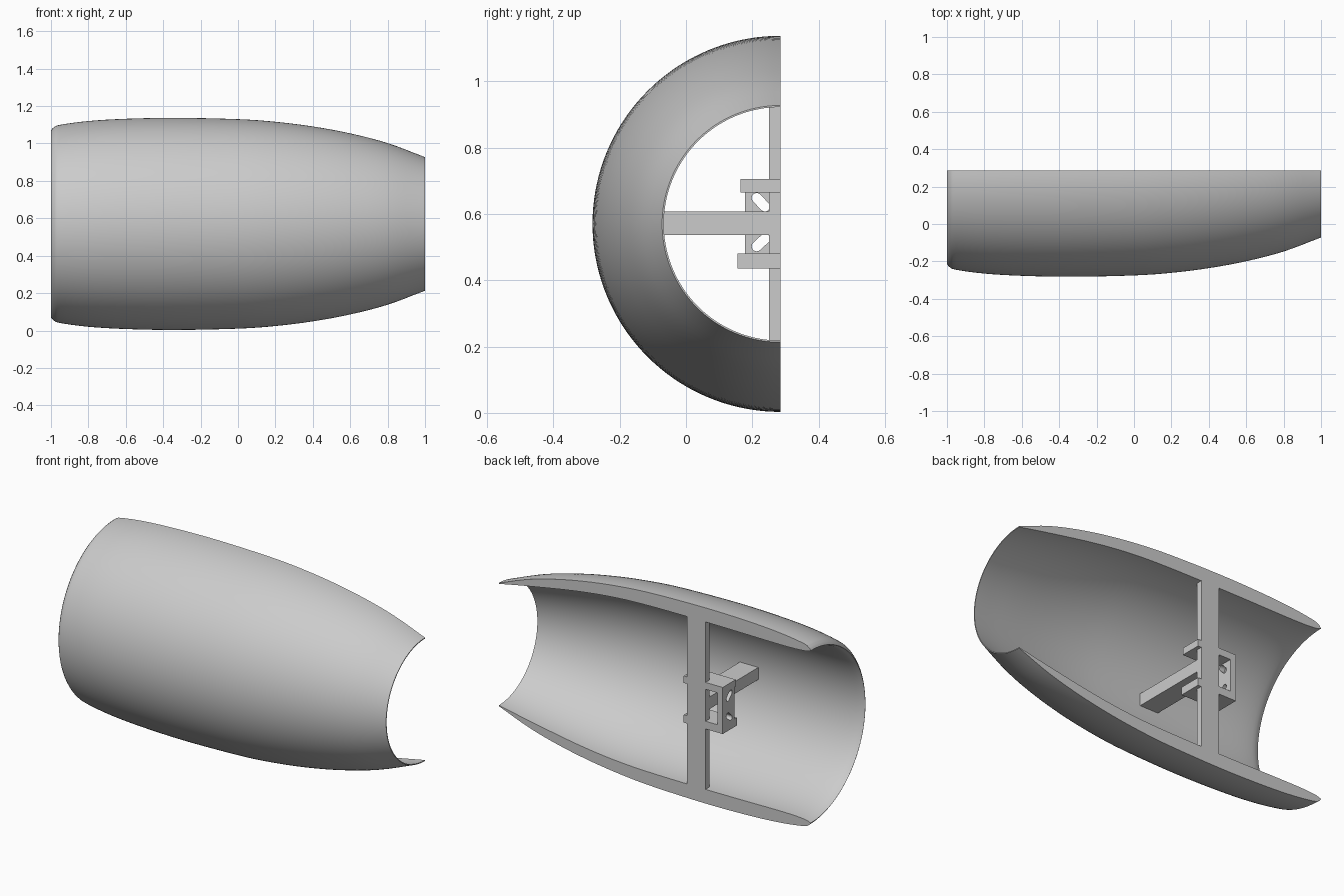
import bpy, bmesh, math
from mathutils import Vector

if "Cube" in bpy.data.objects:
    bpy.data.objects.remove(bpy.data.objects["Cube"])

CY, CZ = 0.285, 0.57          # axis of the half shell, parallel to x

OUTER = [(-1, .5), (-.985, .516), (-.95, .53), (-.8, .55), (-.6, .562), (-.33, .567),
         (0, .56), (.2, .546), (.4, .521), (.6, .484), (.8, .432), (1, .357)]
INNER = [(1, .352), (.8, .391), (.5, .443), (.25, .472), (0, .483), (-.4, .485),
         (-.8, .482), (-.95, .487), (-1, .499)]


def smooth_curve(pts, n=4):
    """Catmull-Rom refinement of a short profile."""
    p = [Vector(q) for q in pts]
    p = [2 * p[0] - p[1]] + p + [2 * p[-1] - p[-2]]
    out = []
    for i in range(1, len(p) - 2):
        a, b, c, d = p[i - 1:i + 3]
        for k in range(n):
            t = k / n
            out.append(.5 * (2 * b + (c - a) * t + (2 * a - 5 * b + 4 * c - d) * t * t
                             + (3 * b - a - 3 * c + d) * t ** 3))
    return out + [p[-2]]


def finish(bm, name):
    bmesh.ops.recalc_face_normals(bm, faces=bm.faces)
    me = bpy.data.meshes.new(name)
    bm.to_mesh(me)
    bm.free()
    ob = bpy.data.objects.new(name, me)
    bpy.context.collection.objects.link(ob)
    return ob


def box(name, x, y, z):
    bm = bmesh.new()
    bmesh.ops.create_cube(bm, size=1)
    for v in bm.verts:
        for i, r in enumerate((x, y, z)):
            v.co[i] = r[0] if v.co[i] < 0 else r[1]
    return finish(bm, name)


def slot_cutter(name, a, b, radius, x0, x1):
    """Capsule outline between two (y, z) points, extruded along x."""
    a, b = Vector(a), Vector(b)
    ang = math.atan2(b.y - a.y, b.x - a.x)
    bm = bmesh.new()
    vs = []
    for c, start in ((b, ang - math.pi / 2), (a, ang + math.pi / 2)):
        for k in range(9):
            t = start + math.pi * k / 8
            vs.append(bm.verts.new((x0, c.x + radius * math.cos(t), c.y + radius * math.sin(t))))
    f = bm.faces.new(vs)
    g = bmesh.ops.extrude_face_region(bm, geom=[f])
    bmesh.ops.translate(bm, vec=(x1 - x0, 0, 0),
                        verts=[v for v in g['geom'] if isinstance(v, bmesh.types.BMVert)])
    ob = finish(bm, name)
    ob.hide_render = True
    return ob


# Half shell: closed wing-like section swept through 180 degrees
profile = smooth_curve(OUTER) + smooth_curve(INNER)
SEG = 72
bm = bmesh.new()
rings = []
for s in range(SEG + 1):
    t = math.pi * s / SEG
    rings.append([bm.verts.new((p.x, CY - p.y * math.sin(t), CZ + p.y * math.cos(t)))
                  for p in profile])
n = len(profile)
for r0, r1 in zip(rings, rings[1:]):
    for i in range(n):
        j = (i + 1) % n
        bm.faces.new((r0[i], r0[j], r1[j], r1[i]))
bm.faces.new(rings[0])
bm.faces.new(rings[-1])
shell = finish(bm, "half_shell")
bpy.ops.object.select_all(action='DESELECT')
shell.select_set(True)
bpy.context.view_layer.objects.active = shell
bpy.ops.object.shade_smooth_by_angle(angle=math.radians(35))

# Cross frame: upright strut and horizontal arm reaching the shell wall
box("upright_strut", (-.325, -.207), (.25, CY), (CZ - .52, CZ + .52))
box("side_arm", (-.325, -.207), (-.235, CY), (.537, .607))

# Bracket: two blocks joined by a slotted plate
box("upper_block", (-.435, -.185), (.165, CY), (.665, .705))
box("lower_block", (-.435, -.185), (.155, CY), (.435, .48))
plate = box("slotted_plate", (-.435, -.4), (.178, CY), (.48, .665))
slots = [((.213, .648), (.238, .622)), ((.213, .502), (.238, .525))]
for i, (a, b) in enumerate(slots):
    cutter = slot_cutter(f"slot_cutter_{i + 1}", a, b, .015, -.5, -.36)
    cutter.hide_viewport = False
    cutter.display_type = 'WIRE'
    m = plate.modifiers.new("slot", 'BOOLEAN')
    m.operation = 'DIFFERENCE'
    m.solver = 'EXACT'
    m.object = cutter
